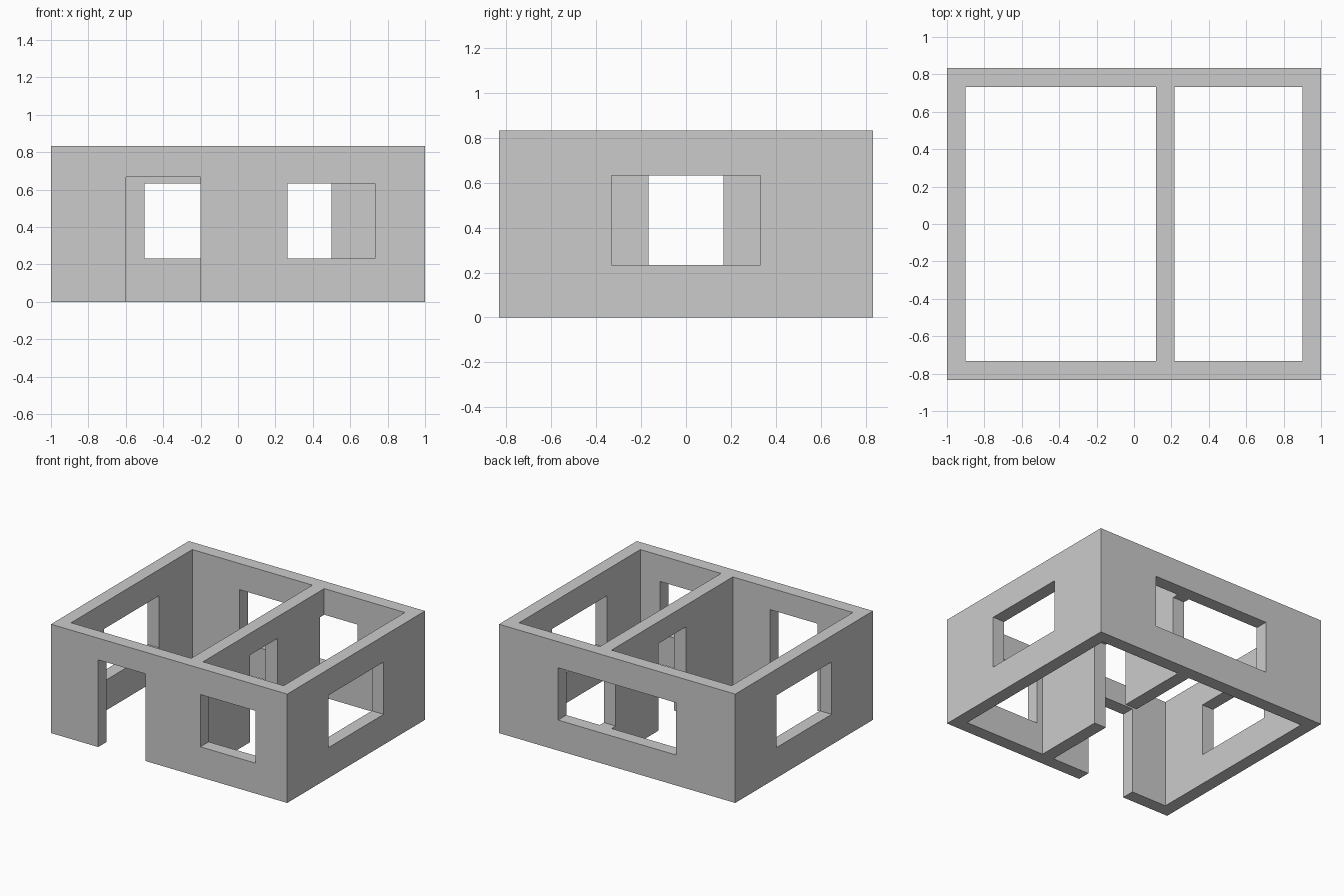
import bpy

cube = bpy.data.objects.get("Cube")
if cube:
    bpy.data.objects.remove(cube, do_unlink=True)

# Overall sizes
HALF_X, HALF_Y, HEIGHT, WALL = 1.0, 0.833, 0.833, 0.1
DIVIDER = (0.117, 0.217)          # x range of the inner wall
SILL, HEAD, DOOR_TOP = 0.233, 0.633, 0.667
OVER = 0.05                       # how far cutters poke past a wall

grey = bpy.data.materials.new("wall grey")
grey.use_nodes = True
colour = (0.6, 0.6, 0.6, 1)
grey.diffuse_color = colour
bsdf = grey.node_tree.nodes["Principled BSDF"]
bsdf.inputs["Base Color"].default_value = colour
bsdf.inputs["Roughness"].default_value = 0.9


def box(name, x, y, z):
    """Box spanning the given (low, high) ranges."""
    spans = (x, y, z)
    bpy.ops.mesh.primitive_cube_add(size=1)
    ob = bpy.context.object
    ob.name = name
    ob.data.materials.append(grey)
    for v in ob.data.vertices:
        v.co = [lo if c < 0 else hi for c, (lo, hi) in zip(v.co, spans)]
    return ob


def cut(target, name, x, y, z):
    """Subtract a box from the target."""
    cutter = box(name, x, y, z)
    cutter.hide_render = True
    mod = target.modifiers.new(name, 'BOOLEAN')
    mod.operation = 'DIFFERENCE'
    mod.solver = 'EXACT'
    mod.object = cutter
    bpy.context.view_layer.objects.active = target
    bpy.ops.object.modifier_apply(modifier=mod.name)
    bpy.data.objects.remove(cutter, do_unlink=True)


# Solid block, hollowed into two rooms open above and below
walls = box("house_walls", (-HALF_X, HALF_X), (-HALF_Y, HALF_Y), (0, HEIGHT))
inner_x, inner_y = HALF_X - WALL, HALF_Y - WALL
through = (-OVER, HEIGHT + OVER)
cut(walls, "large_room", (-inner_x, DIVIDER[0]), (-inner_y, inner_y), through)
cut(walls, "small_room", (DIVIDER[1], inner_x), (-inner_y, inner_y), through)

# Ranges that pass through each wall
front = (-HALF_Y - OVER, -inner_y + OVER)
back = (inner_y - OVER, HALF_Y + OVER)
right = (-HALF_X - OVER, -inner_x + OVER)
left = (inner_x - OVER, HALF_X + OVER)
middle = (DIVIDER[0] - OVER, DIVIDER[1] + OVER)
window_z, door_z = (SILL, HEAD), (-OVER, DOOR_TOP)

# Doors
cut(walls, "front_door", (-0.6, -0.2), front, door_z)
cut(walls, "inner_door", middle, (-0.167, 0.167), door_z)

# Windows
cut(walls, "front_window", (0.265, 0.733), front, window_z)
cut(walls, "back_window", (-0.5, 0.5), back, window_z)
for name, side in (("right_window", right), ("left_window", left)):
    cut(walls, name, side, (-0.333, 0.333), window_z)

walls.select_set(True)
bpy.ops.object.shade_flat()
